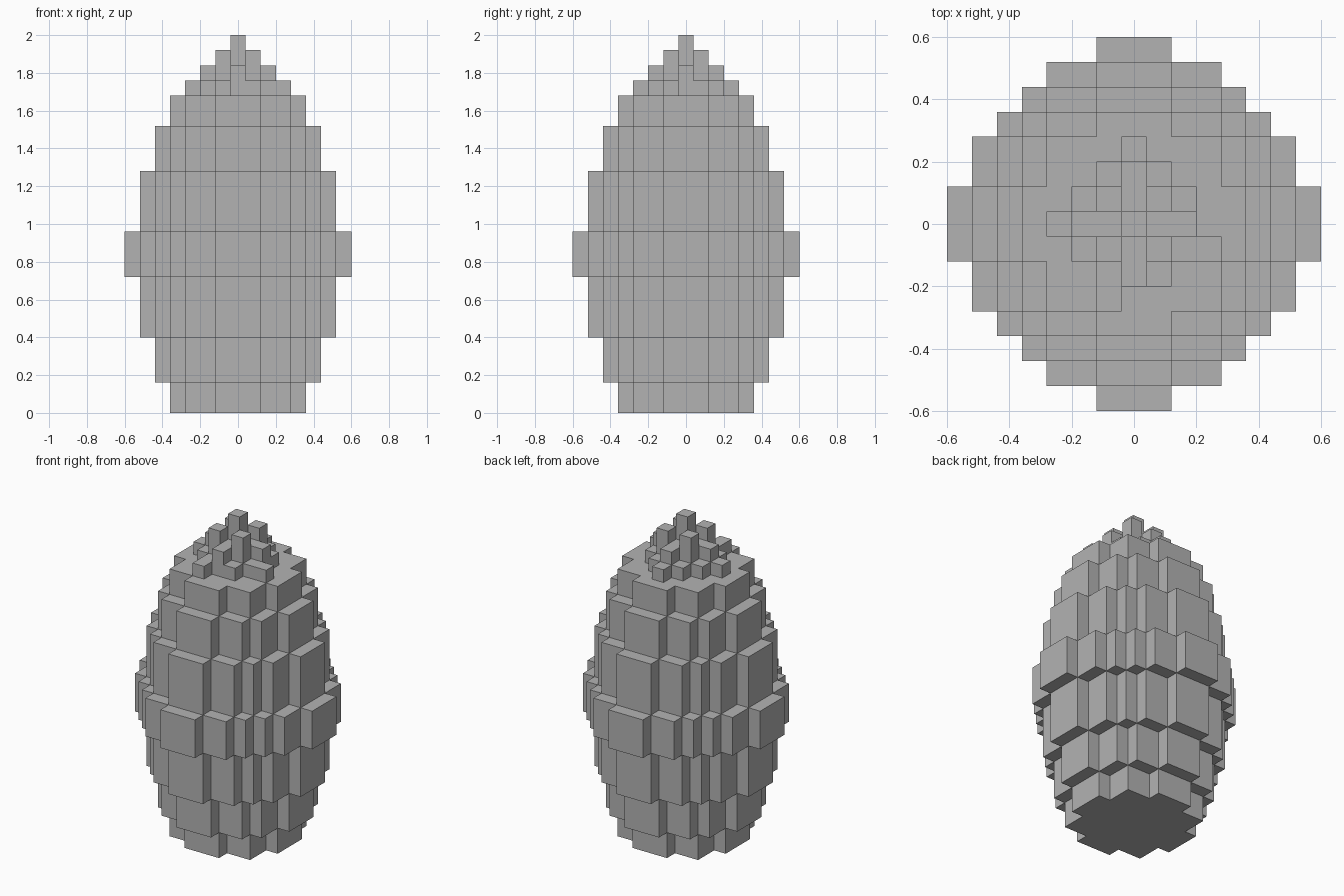
import bpy
import bmesh
from mathutils import Vector

cube = bpy.data.objects.get("Cube")
if cube:
    bpy.data.objects.remove(cube, do_unlink=True)

CELL = 0.08

grey = bpy.data.materials.new("stone_grey")
grey.use_nodes = True
grey.diffuse_color = (0.45, 0.45, 0.45, 1)
grey.node_tree.nodes["Principled BSDF"].inputs["Base Color"].default_value = (0.45, 0.45, 0.45, 1)


def build(name, cells, hidden=frozenset()):
    """Skin a set of grid cells, leaving out faces between neighbours."""
    bm = bmesh.new()
    verts = {}

    def corner(p):
        key = tuple(round(c * 2) for c in p)
        if key not in verts:
            verts[key] = bm.verts.new(p * CELL)
        return verts[key]

    for cell in cells:
        centre = Vector(cell) + Vector((0, 0, 0.5))
        for axis in range(3):
            for sign in (-1, 1):
                step = [0, 0, 0]
                step[axis] = sign
                beside = tuple(a + b for a, b in zip(cell, step))
                if beside in cells or beside in hidden:
                    continue
                n = Vector(step) / 2
                u = Vector([0.5 * (k == (axis + 1) % 3) for k in range(3)])
                v = n.cross(u) * 2
                bm.faces.new([corner(centre + n + d) for d in (u + v, v - u, -u - v, u - v)])
    bmesh.ops.recalc_face_normals(bm, faces=bm.faces)
    bmesh.ops.dissolve_limit(bm, angle_limit=0.01, verts=bm.verts, edges=bm.edges)
    mesh = bpy.data.meshes.new(name)
    bm.to_mesh(mesh)
    bm.free()
    mesh.materials.append(grey)
    obj = bpy.data.objects.new(name, mesh)
    bpy.context.collection.objects.link(obj)
    return obj


# Stepped discs: half width of each row, counted out from the middle
DISCS = {
    4: (4, 4, 3, 3, 1),
    5: (5, 5, 4, 4, 3, 1),
    6: (6, 6, 5, 5, 4, 3, 1),
    7: (7, 7, 6, 6, 5, 4, 3, 1),
}

# Egg body: (disc radius, layers) from the ground up
shell = set()
z = 0
for radius, layers in ((4, 2), (5, 3), (6, 4), (7, 3), (6, 4), (5, 3), (4, 2)):
    for k in range(z, z + layers):
        for j in range(-radius, radius + 1):
            half = DISCS[radius][abs(j)]
            shell.update((i, j, k) for i in range(-half, half + 1))
    z += layers
build("egg_shell", shell)

# Jagged crown: column heights over the top disc
heights = {(i, j): 1 for i in range(-2, 3) for j in range(-2, 3) if abs(i * j) < 4}
heights.update({p: 1 for p in ((0, 3), (-3, 0), (-1, -3), (3, -1))})
for r in (1, 2):
    heights.update({p: 2 for p in ((r, 0), (-r, 0), (0, r), (0, -r))})
heights.update({(i, j): 3 for i in (-1, 1) for j in (-1, 1)})
heights[(0, 0)] = 4
crown = {(i, j, z + k) for (i, j), h in heights.items() for k in range(h)}
build("jagged_crown", crown, shell)
